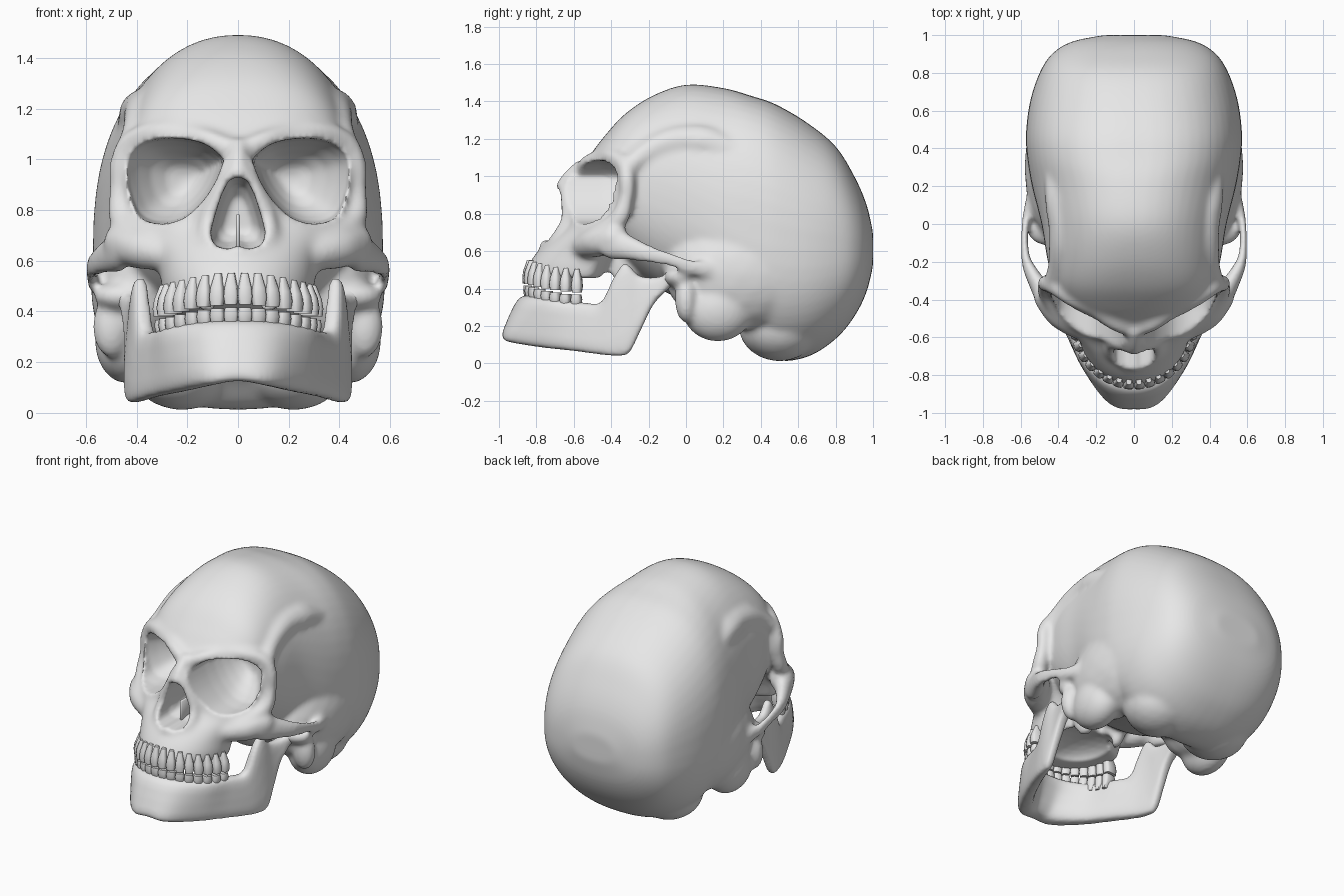
import bpy, bmesh, math
from mathutils import Matrix, Vector

if "Cube" in bpy.data.objects:
    bpy.data.objects.remove(bpy.data.objects["Cube"])

bone = bpy.data.materials.new("bone_grey")
bone.diffuse_color = (0.8, 0.8, 0.8, 1)
bone.use_nodes = True
bone.node_tree.nodes["Principled BSDF"].inputs["Base Color"].default_value = bone.diffuse_color


def spline(rows, k):
    """Smooth interpolation through rows of numbers."""
    out = []
    for i in range(len(rows) - 1):
        p = [rows[min(max(i + d, 0), len(rows) - 1)] for d in (-1, 0, 1, 2)]
        for j in range(k):
            t = j / k
            out.append(tuple(
                0.5 * (2 * b + (c - a) * t + (2 * a - 5 * b + 4 * c - d) * t * t
                       + (3 * b - a - 3 * c + d) * t ** 3)
                for a, b, c, d in zip(*p)))
    return out + [tuple(rows[-1])]


def spow(v, n):
    return math.copysign(abs(v) ** (2 / n), v)


def loft(bm, rings):
    """Closed skin through rings of points, capped at both ends."""
    vs = [[bm.verts.new(p) for p in r] for r in rings]
    n = len(vs[0])
    for a, b in zip(vs, vs[1:]):
        for i in range(n):
            j = (i + 1) % n
            bm.faces.new((a[i], a[j], b[j], b[i]))
    bm.faces.new(vs[0][::-1])
    bm.faces.new(vs[-1])


def blob(bm, c, r, sides=(1, -1)):
    for s in sides:
        m = Matrix.Translation((c[0] * s, c[1], c[2])) @ Matrix.Diagonal((*r, 1))
        bmesh.ops.create_icosphere(bm, subdivisions=3, radius=1, matrix=m)


def strand(bm, rows, flat=1.0, sides=(1, -1)):
    """Rounded bone ridge along x, y, z, radius rows."""
    for x, y, z, r in spline(rows, 7):
        for s in sides:
            m = Matrix.Translation((x * s, y, z)) @ Matrix.Diagonal((r * flat, r, r, 1))
            bmesh.ops.create_icosphere(bm, subdivisions=2, radius=1, matrix=m)


def finish(bm, name, helper=False):
    bmesh.ops.recalc_face_normals(bm, faces=bm.faces[:])
    for f in bm.faces:
        f.smooth = True
    me = bpy.data.meshes.new(name)
    bm.to_mesh(me)
    bm.free()
    ob = bpy.data.objects.new(name, me)
    bpy.context.collection.objects.link(ob)
    me.materials.append(bone)
    if helper:
        ob.hide_render = True
        ob.hide_set(True)
    return ob


def fuse(ob, voxel, rounds):
    m = ob.modifiers.new("fuse", 'REMESH')
    m.mode, m.voxel_size, m.use_smooth_shade = 'VOXEL', voxel, True
    m = ob.modifiers.new("soften", 'SMOOTH')
    m.factor, m.iterations = 0.5, rounds


# braincase: y, half width, top, bottom, widest height, squareness of the roof
skull = bmesh.new()
case = [(-.55, .13, 1.07, .95, 1.02, 2.2), (-.505, .25, 1.125, .85, 1.0, 2.3),
        (-.44, .345, 1.21, .72, .98, 2.4), (-.33, .42, 1.33, .55, .96, 2.4),
        (-.18, .46, 1.43, .42, .92, 2.25), (0, .49, 1.49, .33, .85, 2.15),
        (.2, .54, 1.472, .24, .72, 2.25), (.35, .565, 1.43, .14, .65, 2.5),
        (.48, .572, 1.385, .02, .62, 2.5), (.65, .55, 1.285, .035, .6, 2.4),
        (.8, .5, 1.16, .13, .6, 2.4), (.9, .435, 1.0, .25, .6, 2.4),
        (.965, .33, .85, .38, .6, 2.3), (1.0, .16, .7, .52, .6, 2.2)]
rings = []
for y, w, top, bot, zc, n in spline(case, 5):
    ring = []
    for i in range(56):
        a = 2 * math.pi * i / 56
        c, s = math.cos(a), math.sin(a)
        e, h = (n, top - zc) if s > 0 else (2.4, zc - bot)
        ring.append((w * spow(c, e), y, zc + h * spow(s, e)))
    rings.append(ring)
loft(skull, rings)

# face block: z, centre y, front depth, half width, back depth
face = [(.455, -.53, .325, .295, .1), (.52, -.52, .325, .305, .12), (.59, -.5, .30, .315, .14),
        (.66, -.45, .285, .35, .14), (.74, -.38, .27, .41, .13), (.83, -.36, .26, .435, .12),
        (.95, -.34, .25, .445, .15), (1.05, -.3, .23, .43, .15), (1.11, -.28, .18, .4, .15)]
rings = []
for z, cy, d, w, b in spline(face, 4):
    ring = []
    for i in range(48):
        a = 2 * math.pi * i / 48
        s = math.sin(a)
        ring.append((w * math.cos(a), cy - (d if s > 0 else b) * s, z))
    rings.append(ring)
loft(skull, rings)

# brow and eye socket rims
strand(skull, [(0, -.56, 1.025, .045), (.1, -.525, 1.07, .045), (.2, -.455, 1.10, .045),
               (.32, -.395, 1.105, .048), (.42, -.33, 1.065, .048), (.465, -.315, .98, .045),
               (.467, -.32, .88, .043), (.46, -.36, .77, .052), (.39, -.46, .7, .055),
               (.28, -.535, .70, .05), (.16, -.585, .77, .035), (.09, -.61, .88, .03),
               (.05, -.61, .97, .035)])
# broad temple corners of the forehead
strand(skull, [(.43, -.31, 1.05, .05), (.39, -.23, 1.11, .07), (.365, -.12, 1.165, .09),
               (.36, 0, 1.185, .098), (.375, .12, 1.175, .1), (.39, .25, 1.13, .09)])
# nose bridge, nose opening edges, nose spine
strand(skull, [(0, -.565, 1.05, .04), (0, -.62, 1.0, .04), (0, -.66, .945, .04)], sides=(1,))
strand(skull, [(.03, -.65, .94, .035), (.075, -.64, .86, .035), (.115, -.635, .76, .04),
               (.11, -.68, .67, .045), (.03, -.73, .635, .045)])
strand(skull, [(0, -.73, .6, .04), (0, -.765, .635, .022)], sides=(1,))
# cheekbones and arches
strand(skull, [(.3, -.54, .63, .07), (.39, -.47, .65, .085), (.455, -.385, .67, .08)])
strand(skull, [(.47, -.39, .64, .09), (.525, -.3, .615, .068), (.57, -.2, .585, .052),
               (.58, -.08, .553, .042), (.57, .03, .515, .045), (.55, .12, .5, .05)], flat=.5)
# temple bones, mastoids, ear lumps, skull base
blob(skull, (.37, .3, .48), (.21, .42, .3))
blob(skull, (.44, .17, .285), (.125, .19, .17))
blob(skull, (.5, 0, .34), (.075, .06, .125))
blob(skull, (.44, -.03, .46), (.13, .09, .06))
blob(skull, (.12, -.33, .53), (.06, .09, .14))
blob(skull, (.22, .5, .2), (.22, .22, .19))
skull = finish(skull, "skull")
fuse(skull, .014, 10)

# eye socket cutters
cut = bmesh.new()
eye = [(.055, 1.0), (.13, 1.06), (.25, 1.083), (.37, 1.07), (.438, 1.01), (.445, .93),
       (.425, .84), (.385, .77), (.3, .745), (.21, .77), (.135, .84), (.085, .92)]
eye = spline(eye + eye[:1], 3)[:-1]
for s in (1, -1):
    rings = []
    for y, k, cx in [(-.9, 1, .265), (-.45, 1, .265), (-.36, .95, .262), (-.3, .82, .25),
                     (-.23, .6, .235), (-.18, .34, .22), (-.165, .12, .21)]:
        rings.append([(s * (cx + (x - .265) * k), y, .92 + (z - .92) * k) for x, z in eye])
    loft(cut, rings)
sockets = finish(cut, "eye_socket_cutter", True)

# nose opening cutter
cut = bmesh.new()
half = [(0, .93), (.035, .92), (.065, .86), (.09, .78), (.108, .71), (.095, .66), (.04, .645)]
nose = half + [(0, .66)] + [(-x, z) for x, z in half[:0:-1]]
loft(cut, [[(x * k, y, .77 + (z - .77) * k) for x, z in nose]
           for y, k in ((-.95, 1), (-.6, 1), (-.5, .8), (-.45, .5))])
nose = finish(cut, "nose_cutter", True)

# palate cutter
cut = bmesh.new()
blob(cut, (0, -.52, .43), (.2, .23, .1), sides=(1,))
palate = finish(cut, "palate_cutter", True)

for c in (sockets, nose, palate):
    m = skull.modifiers.new(c.name, 'BOOLEAN')
    m.operation, m.object, m.solver = 'DIFFERENCE', c, 'EXACT'
fuse(skull, .0125, 3)

# thin wall inside the nose
bm = bmesh.new()
bmesh.ops.create_cube(bm, size=1, matrix=Matrix.Translation((0, -.53, .71))
                      @ Matrix.Diagonal((.016, .18, .15, 1)))
septum = finish(bm, "nasal_septum")
septum.modifiers.new("round", 'BEVEL').width = .005

# lower jaw: bottom x y z, top x y z, thickness
jaw = [(0, -.94, .125, 0, -.835, .365, .125), (.1, -.92, .11, .13, -.805, .36, .12),
       (.215, -.77, .085, .25, -.70, .34, .1), (.315, -.59, .065, .31, -.55, .325, .09),
       (.385, -.44, .045, .355, -.45, .33, .08), (.415, -.35, .04, .375, -.385, .46, .075),
       (.425, -.3, .06, .385, -.325, .535, .07), (.425, -.24, .18, .395, -.25, .47, .065),
       (.425, -.17, .32, .41, -.16, .46, .07), (.43, -.07, .42, .43, -.07, .485, .09)]
jaw = [(-r[0], r[1], r[2], -r[3], r[4], r[5], r[6]) for r in jaw[:0:-1]] + jaw
rows = spline(jaw, 6)
rings = []
for i, r in enumerate(rows):
    a, b = rows[max(i - 1, 0)], rows[min(i + 1, len(rows) - 1)]
    t = Vector((b[0] + b[3] - a[0] - a[3], b[1] + b[4] - a[1] - a[4], 0)).normalized()
    side = Vector((t.y, -t.x, 0)) * r[6] / 2
    lo, hi = Vector(r[:3]), Vector(r[3:6])
    rings.append([(lo + hi) / 2 + (hi - lo) / 2 * spow(math.sin(q), 3.6)
                  + side * spow(math.cos(q), 3.6)
                  for q in (2 * math.pi * k / 20 for k in range(20))])
bm = bmesh.new()
loft(bm, rings)
blob(bm, (.43, -.075, .465), (.075, .04, .035))
fuse(finish(bm, "lower_jaw"), .012, 4)


# teeth along an arch, narrow and sunk into the bone at the root
def teeth(name, count, cy, rx, ry, up):
    bm = bmesh.new()
    for i in range(count):
        a = math.radians(-86 + 172 * (i + .5) / count)
        sn, cs = math.sin(a), math.cos(a)
        bite = .428 - .05 * sn * sn
        tip, root = (bite, bite + .125) if up else (bite - .012, bite - .115)
        deep = .05 + .04 * abs(sn) ** 3
        wide = math.pi * .31 / count * .97
        turn = math.atan2(sn / rx, cs / ry)
        m = (Matrix.Translation((rx * sn, cy - ry * cs, 0)) @ Matrix.Rotation(turn, 4, 'Z'))
        rings = []
        for t, k, lean in ((0, .82, 0), (.25, 1, 0), (.55, .88, .004), (1, .45, .02)):
            z = tip + (root - tip) * t
            rings.append([m @ Vector((wide / 2 * k * spow(math.cos(q), 3.5),
                                      lean + deep / 2 * (.6 + .4 * k) * spow(math.sin(q), 3.5), z))
                          for q in (2 * math.pi * j / 12 for j in range(12))])
        loft(bm, rings)
    ob = finish(bm, name)
    bpy.context.view_layer.objects.active = ob
    ob.select_set(True)
    bpy.ops.object.shade_smooth_by_angle(angle=math.radians(50))
    ob.select_set(False)


teeth("upper_teeth", 16, -.53, .297, .322, True)
teeth("lower_teeth", 16, -.535, .29, .312, False)
